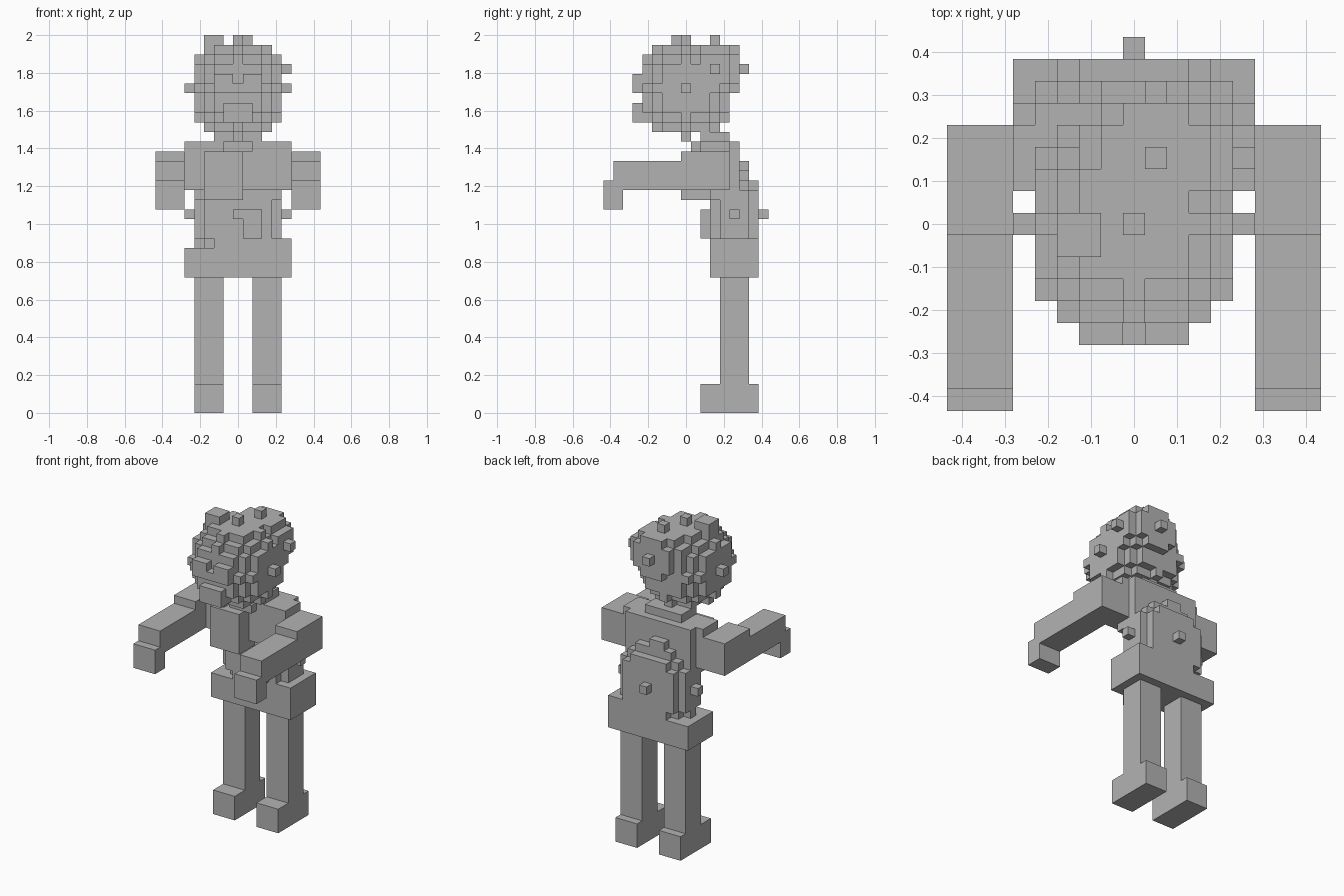
import bpy
import bmesh
from mathutils import Vector

if "Cube" in bpy.data.objects:
    bpy.data.objects.remove(bpy.data.objects["Cube"])

V = 2 / 39  # edge of one block

grey = bpy.data.materials.new("grey")
grey.diffuse_color = (0.45, 0.45, 0.45, 1)
grey.use_nodes = True
grey.node_tree.nodes["Principled BSDF"].inputs["Base Color"].default_value = grey.diffuse_color


def box(i0, i1, j0, j1, k0, k1):
    """Cells of a solid block, end cells included."""
    return {(i, j, k) for i in range(i0, i1 + 1)
            for j in range(j0, j1 + 1) for k in range(k0, k1 + 1)}


def ball(centre, radii):
    """Cells of a stepped ellipsoid."""
    lim = [(c - r, c + r) for c, r in zip(centre, radii)]
    cells = box(*lim[0], *lim[1], *lim[2])
    return {p for p in cells
            if sum(((a - c) / r) ** 2 for a, c, r in zip(p, centre, radii)) <= 1.0001}


def mirror(cells):
    return cells | {(-i, j, k) for i, j, k in cells}


def build(name, cells):
    """Turn cells into a flat-faced shell, keeping only exposed faces."""
    bm = bmesh.new()
    verts = {}
    for cell in sorted(cells):
        for axis in range(3):
            for s in (-1, 1):
                step = [0, 0, 0]
                step[axis] = s
                if tuple(a + b for a, b in zip(cell, step)) in cells:
                    continue
                u, w = (axis + 1) % 3, (axis + 2) % 3
                ring = []
                for a, b in ((0, 0), (1, 0), (1, 1), (0, 1))[::s]:
                    c = list(cell)
                    c[axis] += (s + 1) // 2
                    c[u] += a
                    c[w] += b
                    c = tuple(c)
                    if c not in verts:
                        verts[c] = bm.verts.new(Vector((c[0] - 0.5, c[1] - 0.5, c[2])) * V)
                    ring.append(verts[c])
                bm.faces.new(ring)
    mesh = bpy.data.meshes.new(name)
    bm.to_mesh(mesh)
    bm.free()
    mesh.materials.append(grey)
    obj = bpy.data.objects.new(name, mesh)
    bpy.context.collection.objects.link(obj)


# Legs and feet
build("feet", mirror(box(2, 4, 2, 7, 0, 2)))
build("legs", mirror(box(2, 4, 4, 6, 3, 13)))

# Pelvis, with one hip lower than the other
build("pelvis", box(-5, 5, 3, 7, 14, 16) | box(-1, 5, 3, 7, 17, 17))

# Rounded belly with a patch on the front
build("belly", ball((0, 5, 20), (5, 3, 5)) | box(1, 2, 2, 3, 18, 20))

# Chest, shoulders and collar
chest = box(-4, 4, 3, 5, 22, 26) | box(-3, 3, 2, 5, 23, 26)
chest |= mirror(box(4, 5, 2, 4, 23, 27)) | box(-4, 4, 2, 5, 27, 27)
chest |= box(-1, 1, 1, 5, 27, 27) | box(-1, 0, 6, 6, 24, 25)
build("chest", chest)
build("chest_flap", box(-3, 0, 0, 3, 22, 26))
build("neck", box(-2, 2, 2, 4, 28, 28))

# Arms reaching forward
arm = box(6, 8, 0, 4, 23, 26) | box(6, 8, -7, -1, 23, 25) | box(6, 8, -8, -7, 21, 23)
build("arms", mirror(arm))

# Head with brow and mouth
face = box(-2, 2, -5, -4, 33, 34) - {(0, -5, 34)}
face |= box(-1, 1, -5, -3, 30, 31)
build("head", ball((0, 0, 33), (5, 5, 5)) | face)

# Hair bulge at the back and a tuft on top
build("hair", ball((1, 3, 35), (4, 3, 3)))
build("tuft", box(-3, -2, -1, 0, 37, 38))
